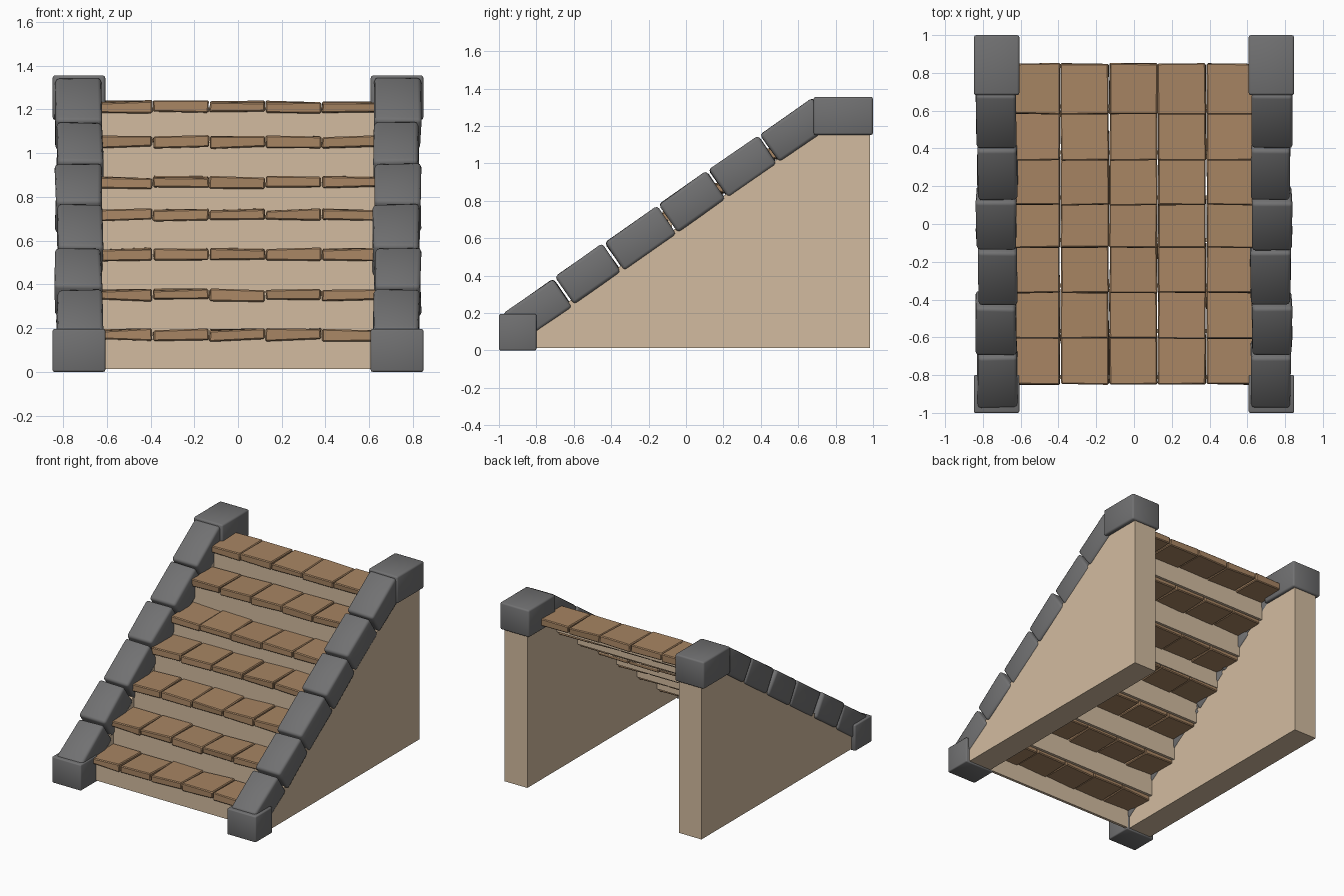
import bpy, bmesh, math, random

if "Cube" in bpy.data.objects:
    bpy.data.objects.remove(bpy.data.objects["Cube"])

random.seed(4)


def material(name, color):
    m = bpy.data.materials.new(name)
    m.diffuse_color = (*color, 1)
    m.use_nodes = True
    m.node_tree.nodes["Principled BSDF"].inputs["Base Color"].default_value = m.diffuse_color
    return m


STONE = material("grey stone", (0.165, 0.165, 0.168))
WOOD = material("brown wood", (0.39, 0.235, 0.125))
PLASTER = material("tan plaster", (0.65, 0.50, 0.35))


def finish(bm, name, mat, smooth=False):
    bmesh.ops.recalc_face_normals(bm, faces=bm.faces)
    me = bpy.data.meshes.new(name)
    bm.to_mesh(me)
    bm.free()
    me.materials.append(mat)
    ob = bpy.data.objects.new(name, me)
    bpy.context.collection.objects.link(ob)
    if smooth:
        bpy.ops.object.select_all(action='DESELECT')
        ob.select_set(True)
        bpy.context.view_layer.objects.active = ob
        bpy.ops.object.shade_smooth_by_angle(angle=math.radians(50))
    return ob


def prism(name, profile, x0, x1, mat, bevel=0.0, jitter=(0, 0, 0), smooth=False):
    """Extrude a (y, z) profile from x0 to x1, with optional wobble and bevel."""
    bm = bmesh.new()
    f = bm.faces.new([bm.verts.new((x0, y, z)) for y, z in profile])
    ext = bmesh.ops.extrude_face_region(bm, geom=[f])
    for v in ext["geom"]:
        if isinstance(v, bmesh.types.BMVert):
            v.co.x = x1
    for v in bm.verts:
        for i in range(3):
            v.co[i] += random.uniform(-jitter[i], jitter[i])
    bmesh.ops.recalc_face_normals(bm, faces=bm.faces)
    if bevel:
        bmesh.ops.bevel(bm, geom=bm.edges[:], offset=bevel, segments=2 if smooth else 1,
                        profile=0.5, affect='EDGES')
    return finish(bm, name, mat, smooth)


def rect(y0, y1, z0, z1):
    return [(y0, z0), (y1, z0), (y1, z1), (y0, z1)]


# Sloping coping stones: top edge start and end in (y, z)
SLOPE = [(-0.98, 0.195, -0.71, 0.382), (-0.70, 0.395, -0.45, 0.572),
         (-0.435, 0.575, -0.155, 0.772), (-0.145, 0.780, 0.11, 0.958),
         (0.12, 0.965, 0.385, 1.147), (0.395, 1.155, 0.675, 1.35)]
DROP = (0.103, -0.150)

for side, s in (("left", -1), ("right", 1)):
    # Triangular side wall
    prism(f"{side}_side_wall",
          [(-0.96, 0.012), (0.985, 0.012), (0.985, 1.2), (0.75, 1.2), (-0.96, 0.035)],
          s * 0.63, s * 0.818, PLASTER)
    # End blocks
    prism(f"{side}_bottom_block", rect(-1.0, -0.8, 0.0, 0.195),
          s * 0.607, s * 0.848, STONE, 0.008, smooth=True)
    prism(f"{side}_top_block", rect(0.682, 1.0, 1.152, 1.356),
          s * 0.607, s * 0.848, STONE, 0.012, smooth=True)
    # Coping stones
    for i, (y0, z0, y1, z1) in enumerate(SLOPE):
        prism(f"{side}_coping_stone_{i + 1}",
              [(y0, z0), (y1, z1), (y1 + DROP[0], z1 + DROP[1]),
               (y0 + DROP[0], z0 + DROP[1])],
              s * (0.618 + 0.006 * (i % 2)), s * (0.828 + 0.008 * (i % 2)),
              STONE, 0.018, (0.005, 0.003, 0.003), True)

# Treads of five rough planks, each over a plain riser
TOPS = [0.197, 0.380, 0.566, 0.746, 0.895, 1.080, 1.240]
FRONTS = [-0.85, -0.607, -0.365, -0.125, 0.10, 0.338, 0.582]
SEAMS = [-0.635, -0.39, -0.132, 0.125, 0.382, 0.635]
for i, (top, front) in enumerate(zip(TOPS, FRONTS)):
    for j in range(5):
        prism(f"tread_{i + 1}_plank_{j + 1}", rect(front, front + 0.268, top - 0.054, top - 0.004),
              SEAMS[j] + 0.002, SEAMS[j + 1] - 0.002, WOOD, 0.006, (0.003, 0.004, 0.007))
    low = 0.012 if i == 0 else TOPS[i - 1] - 0.03
    prism(f"riser_{i + 1}", rect(front + 0.03, front + 0.05, low, top - 0.03),
          -0.635, 0.635, PLASTER)
